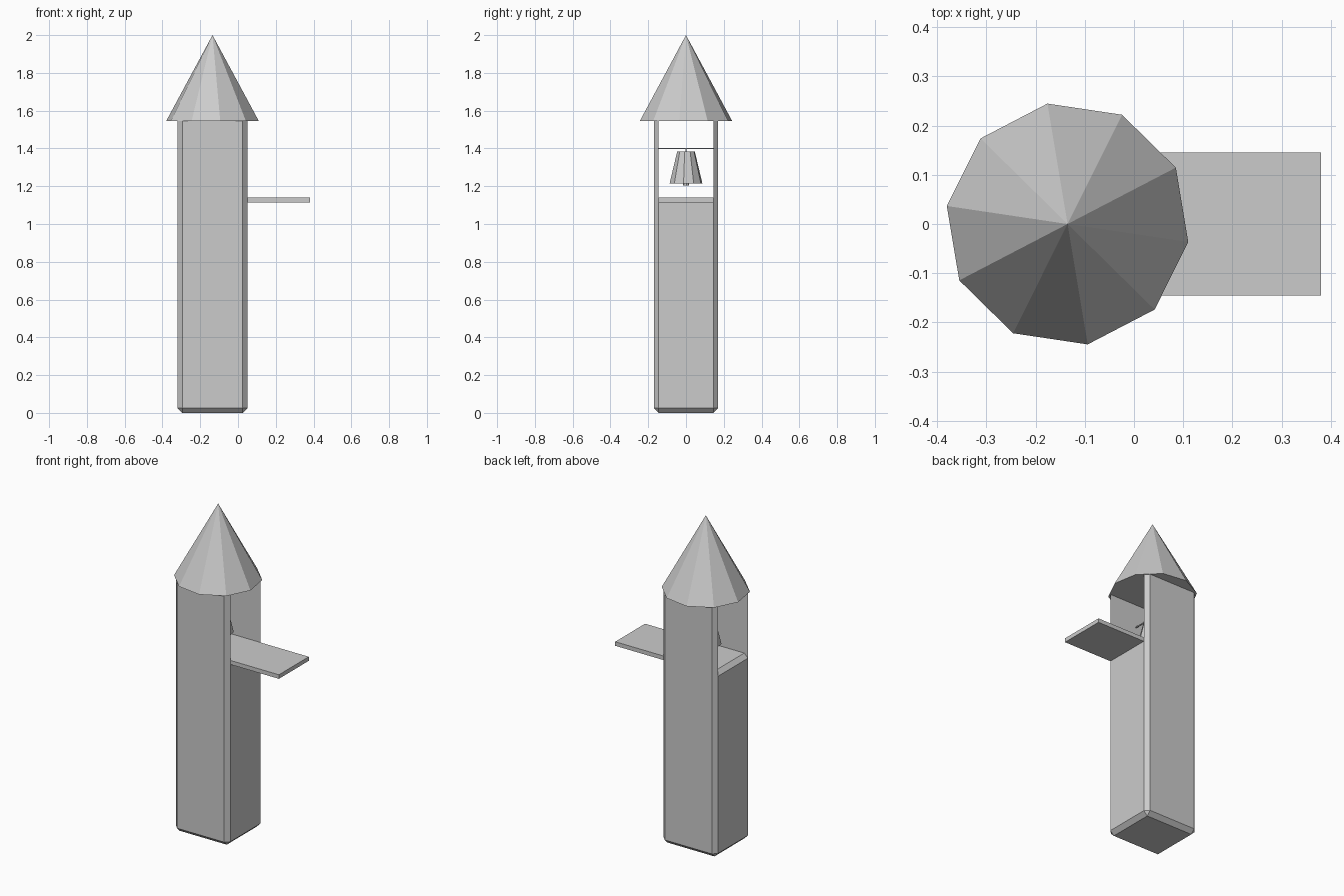
import bpy, bmesh, math
from mathutils import Matrix, Vector

if "Cube" in bpy.data.objects:
    bpy.data.objects.remove(bpy.data.objects["Cube"])

CX = -0.135          # tower axis
HX, HY, B = 0.185, 0.17, 0.025   # half sizes and chamfer
FLOOR, EAVES, TOP = 1.14, 1.545, 2.0


def finish(name, bm):
    bmesh.ops.recalc_face_normals(bm, faces=bm.faces)
    mesh = bpy.data.meshes.new(name)
    bm.to_mesh(mesh)
    bm.free()
    ob = bpy.data.objects.new(name, mesh)
    bpy.context.collection.objects.link(ob)
    return ob


def box(name, lo, hi, bevel=0):
    bm = bmesh.new()
    lo, hi = Vector(lo), Vector(hi)
    mat = Matrix.Translation((lo + hi) / 2) @ Matrix.Diagonal((*(hi - lo), 1))
    bmesh.ops.create_cube(bm, size=1, matrix=mat)
    if bevel:
        bmesh.ops.bevel(bm, geom=bm.edges[:], offset=bevel, segments=1,
                        affect='EDGES', clamp_overlap=True)
    return finish(name, bm)


def cone(name, r1, r2, z1, z2, sides=10, caps=True, turn=9.5):
    bm = bmesh.new()
    mat = Matrix.Translation((CX, 0, (z1 + z2) / 2)) @ Matrix.Rotation(math.radians(turn), 4, 'Z')
    bmesh.ops.create_cone(bm, cap_ends=caps, segments=sides, radius1=r1,
                          radius2=r2, depth=z2 - z1, matrix=mat)
    return bm if name is None else finish(name, bm)


# chamfered tower shaft
box("tower_shaft", (CX - HX, -HY, 0), (CX + HX, HY, FLOOR), B)

# belfry walls: the chamfered front and back continue up to the roof
for name, s in (("front_wall", -1), ("back_wall", 1)):
    bm = bmesh.new()
    section = [(-HX, HY - B), (HX, HY - B), (HX - B, HY), (B - HX, HY)]
    face = bm.faces.new([bm.verts.new((CX + x, s * y, FLOOR - B)) for x, y in section])
    ext = bmesh.ops.extrude_face_region(bm, geom=[face], use_keep_orig=True)
    bmesh.ops.translate(bm, vec=(0, 0, EAVES - FLOOR + B),
                        verts=[v for v in ext["geom"] if isinstance(v, bmesh.types.BMVert)])
    finish(name, bm)

# plank balcony
box("balcony_plank", (CX + HX - B, B - HY, FLOOR - B), (0.38, HY - B, FLOOR))

# ten-sided roof
cone("roof", 0.248, 0, EAVES, TOP)

# bell, open underneath
bm = cone(None, 0.088, 0.047, 1.215, 1.385)
bottom = min(bm.faces, key=lambda f: f.calc_center_median().z)
bmesh.ops.delete(bm, geom=[bottom], context='FACES_ONLY')
finish("bell", bm)

# clapper, hanger and the bar carrying the bell
cone("clapper", 0.016, 0.016, 1.203, 1.222, 8)
cone("bell_hanger", 0.004, 0.004, 1.21, 1.402, 6)
box("bell_bar", (CX - 0.003, B - HY, 1.397), (CX + 0.003, HY - B, 1.403))
